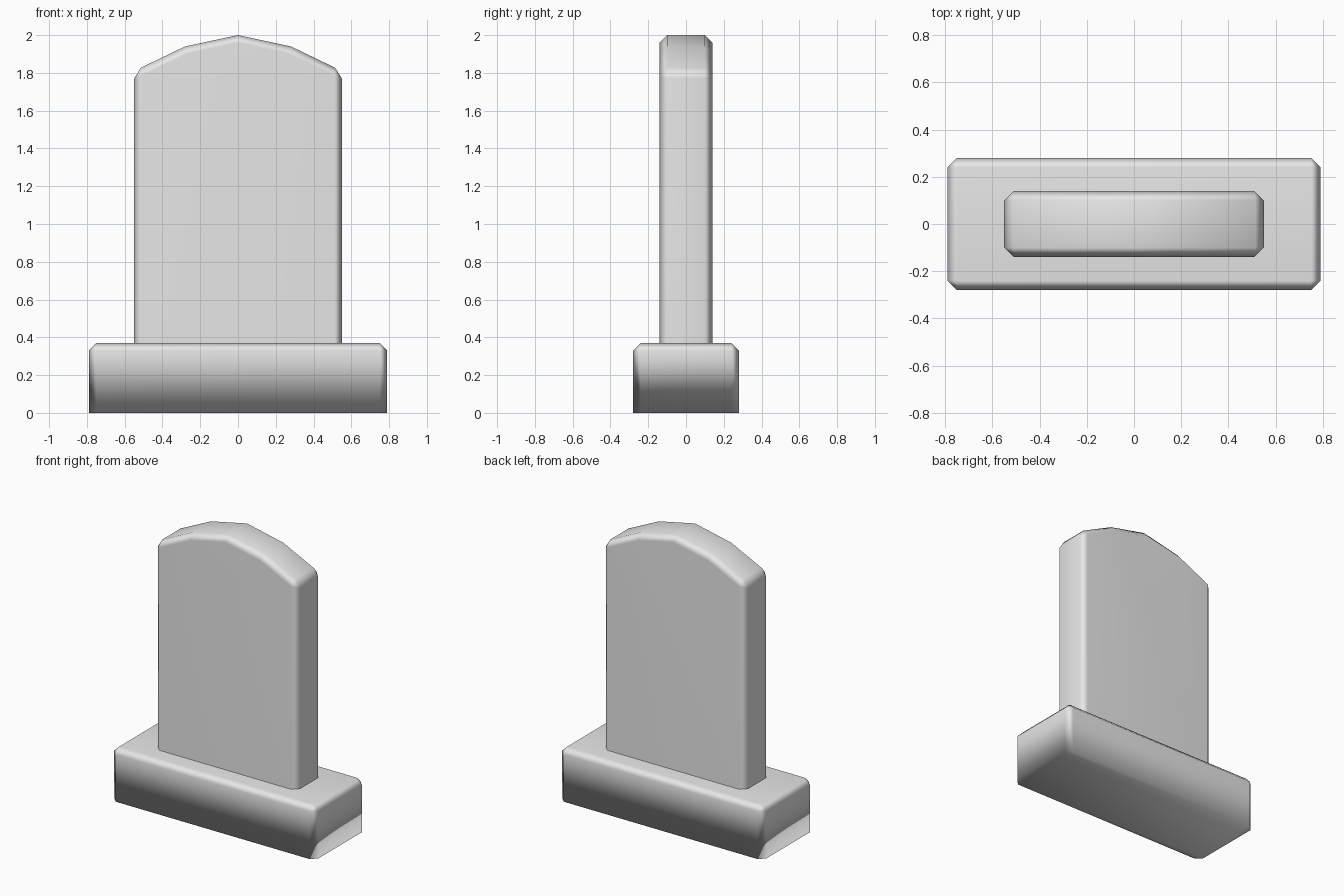
import bpy
import bmesh
import math

cube = bpy.data.objects.get("Cube")
if cube:
    bpy.data.objects.remove(cube, do_unlink=True)

# Single pale stone colour
stone = bpy.data.materials.new("pale_stone")
stone.use_nodes = True
colour = (0.8, 0.8, 0.8, 1.0)
stone.diffuse_color = colour
stone.node_tree.nodes["Principled BSDF"].inputs["Base Color"].default_value = colour


def chamfered_slab(name, outline, half_depth, chamfer, open_bottom=False):
    """Extrude an x-z outline along y and chamfer every sharp edge above the underside."""
    bm = bmesh.new()
    face = bm.faces.new([bm.verts.new((x, -half_depth, z)) for x, z in outline])
    extruded = bmesh.ops.extrude_face_region(bm, geom=[face], use_keep_orig=True)
    back = [v for v in extruded["geom"] if isinstance(v, bmesh.types.BMVert)]
    bmesh.ops.translate(bm, verts=back, vec=(0, 2 * half_depth, 0))
    bmesh.ops.recalc_face_normals(bm, faces=bm.faces[:])

    bottom = min(z for x, z in outline)
    sharp = [e for e in bm.edges
             if e.calc_face_angle(0) > math.radians(35)
             and any(v.co.z > bottom + 0.001 for v in e.verts)]
    bmesh.ops.bevel(bm, geom=sharp, offset=chamfer, segments=1,
                    affect='EDGES', profile=0.5, clamp_overlap=True)
    if open_bottom:
        hidden = [f for f in bm.faces
                  if all(v.co.z < bottom + 0.001 for v in f.verts)]
        bmesh.ops.delete(bm, geom=hidden, context='FACES')
    bmesh.ops.recalc_face_normals(bm, faces=bm.faces[:])
    for f in bm.faces:
        f.smooth = True

    mesh = bpy.data.meshes.new(name)
    bm.to_mesh(mesh)
    bm.free()
    mesh.materials.append(stone)
    obj = bpy.data.objects.new(name, mesh)
    bpy.context.collection.objects.link(obj)
    # Large faces dominate the soft shading
    weighted = obj.modifiers.new("soft_shading", 'WEIGHTED_NORMAL')
    weighted.mode = 'FACE_AREA'
    return obj


# Plinth
chamfered_slab("plinth", [(-0.79, 0), (0.79, 0), (0.79, 0.37), (-0.79, 0.37)],
               0.28, 0.04)

# Upright slab with a shallow faceted arch on top
right_half = [(0.55, 0.36), (0.55, 1.81), (0.28, 1.94)]
left_half = [(-x, z) for x, z in reversed(right_half)]
chamfered_slab("headstone", right_half + [(0, 2.0)] + left_half,
               0.14, 0.04, open_bottom=True)
